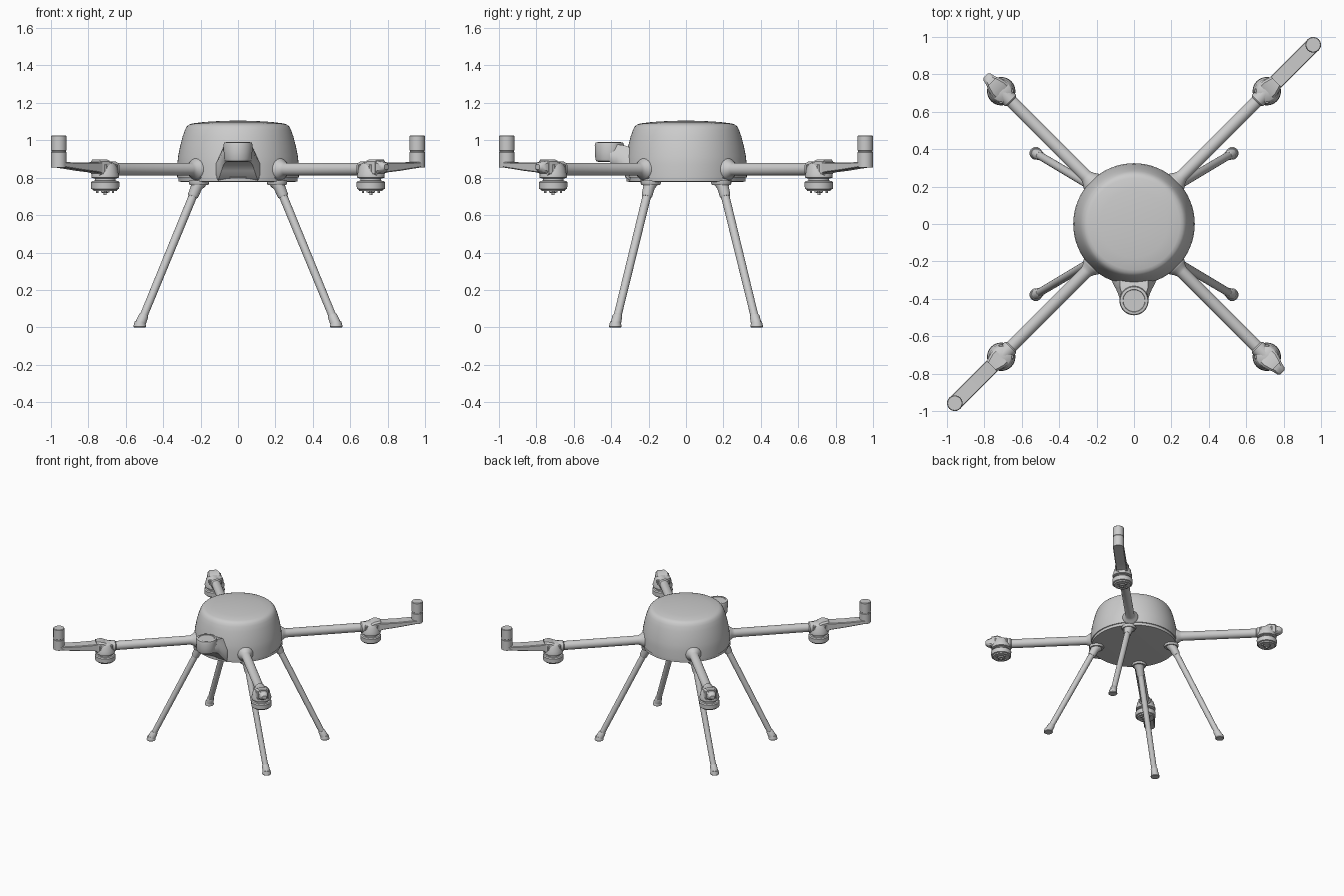
import bpy, bmesh
from math import sin, cos, pi, radians
from mathutils import Vector, Matrix

if "Cube" in bpy.data.objects:
    bpy.data.objects.remove(bpy.data.objects["Cube"])


def finish(name, bm, matrix=None):
    bmesh.ops.remove_doubles(bm, verts=bm.verts, dist=1e-5)
    bmesh.ops.recalc_face_normals(bm, faces=bm.faces)
    if matrix:
        bm.transform(matrix)
    me = bpy.data.meshes.new(name)
    bm.to_mesh(me)
    bm.free()
    ob = bpy.data.objects.new(name, me)
    bpy.context.collection.objects.link(ob)
    return ob


def bridge(bm, rings):
    # skin between successive closed rings and cap both ends
    vs = [[bm.verts.new(p) for p in r] for r in rings]
    n = len(vs[0])
    for a, b in zip(vs, vs[1:]):
        for i in range(n):
            j = (i + 1) % n
            bm.faces.new((a[i], a[j], b[j], b[i]))
    bm.faces.new(vs[0][::-1])
    bm.faces.new(vs[-1])


def lathe(name, profile, n=32, matrix=None):
    # profile: (radius, z) pairs, revolved about z
    bm = bmesh.new()
    bridge(bm, [[(r * cos(2 * pi * i / n), r * sin(2 * pi * i / n), z)
                 for i in range(n)] for r, z in profile])
    return finish(name, bm, matrix)


def loft(name, rings, matrix=None):
    bm = bmesh.new()
    bridge(bm, rings)
    return finish(name, bm, matrix)


def rod(name, a, b, profile, n=20, matrix=None):
    # profile: (radius, distance along a->b as fraction)
    a, b = Vector(a), Vector(b)
    d = b - a
    m = Matrix.Translation(a) @ d.to_track_quat('Z', 'Y').to_matrix().to_4x4()
    return lathe(name, [(r, t * d.length) for r, t in profile], n,
                 matrix @ m if matrix else m)


def block_section(x, hw, z0, z1, c=0.012):
    # chamfered rectangle in the yz plane
    return [(x, y, z) for y, z in (
        (-hw + c, z0), (hw - c, z0), (hw, z0 + c), (hw, z1 - c),
        (hw - c, z1), (-hw + c, z1), (-hw, z1 - c), (-hw, z0 + c))]


# Main body shell
lathe("body_shell", [(0.300, 0.778), (0.318, 0.779), (0.319, 0.80), (0.325, 0.802),
                     (0.325, 0.87), (0.320, 0.915), (0.309, 0.97), (0.296, 1.02),
                     (0.284, 1.055), (0.274, 1.073), (0.262, 1.084), (0.245, 1.090),
                     (0.18, 1.098), (0.10, 1.103), (0.03, 1.105)], 64)

# Front pod: neck flaring out of the shell, with a round sensor
rings = []
for y, hw, z0, z1 in ((-0.22, .122, .782, .95), (-0.295, .120, .782, .96),
                      (-0.32, .112, .80, .97), (-0.345, .098, .838, .975),
                      (-0.37, .086, .868, .978), (-0.41, .074, .884, .98)):
    h = z1 - z0
    half = [(hw * .9, z0), (hw, z0 + h * .15), (hw, z0 + h * .5),
            (hw * .85, z0 + h * .72), (min(hw * .75, .075), z1)]
    rings.append([(x, y, z) for x, z in half] + [(-x, y, z) for x, z in half[::-1]])
loft("front_pod_neck", rings)
lathe("front_pod_sensor", [(.058, .884), (.070, .889), (.075, .90), (.076, .935),
                           (.078, .975), (.074, .988), (.060, .990), (.058, .986)],
      40, Matrix.Translation((0, -0.41, 0)))

# Four arms, each built along +x and turned into place
R = 1.004
for k, side in enumerate(("back_right", "back_left", "front_left", "front_right")):
    rot = Matrix.Rotation(radians(45 + 90 * k), 4, 'Z')
    hub = rot @ Matrix.Translation((R, 0, 0))
    # arm tube with its flared root
    rod(side + "_arm", (.25, 0, .845), (R, 0, .845),
        [(.062, 0), (.060, .09), (.050, .11), (.040, .13), (.034, .15), (.034, 1)], 24, rot)
    rod(side + "_arm_collar", (.925, 0, .845), (1.02, 0, .845),
        [(.034, 0), (.042, .08), (.042, .9), (.036, 1)], 24, rot)
    # motor housing above, motor can hanging below
    lathe(side + "_motor_housing", [(.060, .796), (.073, .800), (.074, .814), (.068, .83),
                                    (.064, .855), (.053, .874), (.034, .884), (.010, .887)],
          32, hub)
    lathe(side + "_motor", [(.008, .708), (.008, .719), (.022, .720), (.024, .728),
                            (.062, .729), (.066, .737), (.075, .740), (.076, .775),
                            (.070, .783), (.056, .784), (.056, .798)], 36, hub)
    for i in range(4):
        a = pi / 4 + i * pi / 2
        p = Matrix.Translation((.055 * cos(a), .055 * sin(a), 0))
        lathe(side + "_housing_post", [(.013, .80), (.013, .868), (.009, .872)], 10, hub @ p)
        q = Matrix.Translation((.042 * cos(a), .042 * sin(a), 0))
        lathe(side + "_motor_screw", [(.006, .718), (.006, .732)], 8, hub @ q)
    # outer bracket
    loft(side + "_outer_bracket", [block_section(1.00, .052, .80, .885),
                                   block_section(1.03, .052, .80, .898),
                                   block_section(1.075, .038, .812, .898)], rot)
    if k % 2 == 0:
        # antenna boom with upright mast
        hw = .041
        loft(side + "_antenna_boom", [block_section(1.05, hw, .815, .888, .005),
                                      block_section(1.09, hw, .828, .882, .005),
                                      block_section(1.20, hw, .838, .880, .005),
                                      block_section(1.355, hw, .856, .884, .005)], rot)
        lathe(side + "_antenna_mast", [(.040, .855), (.042, .858), (.042, .936), (.0395, .938),
                                       (.0395, .944), (.0415, .946), (.0415, 1.022),
                                       (.038, 1.026)],
              28, rot @ Matrix.Translation((1.355, 0, 0)))
    else:
        # short end lamp
        loft(side + "_end_lamp", [block_section(1.05, .040, .812, .892),
                                  block_section(1.085, .033, .825, .888),
                                  block_section(1.112, .026, .835, .880),
                                  block_section(1.122, .016, .845, .870, .006)], rot)

# Four splayed legs with sockets and rubber feet
for sx, sn in ((1, "right"), (-1, "left")):
    for sy, fn in ((1, "back"), (-1, "front")):
        name = f"{fn}_{sn}_leg"
        top = Vector((.205 * sx, .188 * sy, .79))
        foot = Vector((.525 * sx, .378 * sy, .012))
        rod(name, top, foot, [(.023, 0), (.021, 1)])
        rod(name + "_socket", top, top.lerp(foot, .12),
            [(.046, 0), (.042, .2), (.031, .45), (.029, .9), (.024, 1)])
        rod(name + "_boot", top.lerp(foot, .93), foot,
            [(.022, 0), (.026, .12), (.028, .8), (.030, 1)])
        lathe(name + "_pad", [(.031, 0), (.034, .004), (.033, .010), (.027, .032)], 20,
              Matrix.Translation((foot.x, foot.y, 0)))
        lathe(name + "_flange", [(.050, .762), (.054, .770), (.054, .785)], 20,
              Matrix.Translation((top.x + .004 * sx, top.y, 0)))

# Smooth shading with sharp edges kept
bpy.ops.object.select_all(action='SELECT')
bpy.context.view_layer.objects.active = bpy.context.selected_objects[0]
bpy.ops.object.shade_smooth_by_angle(angle=radians(32))
